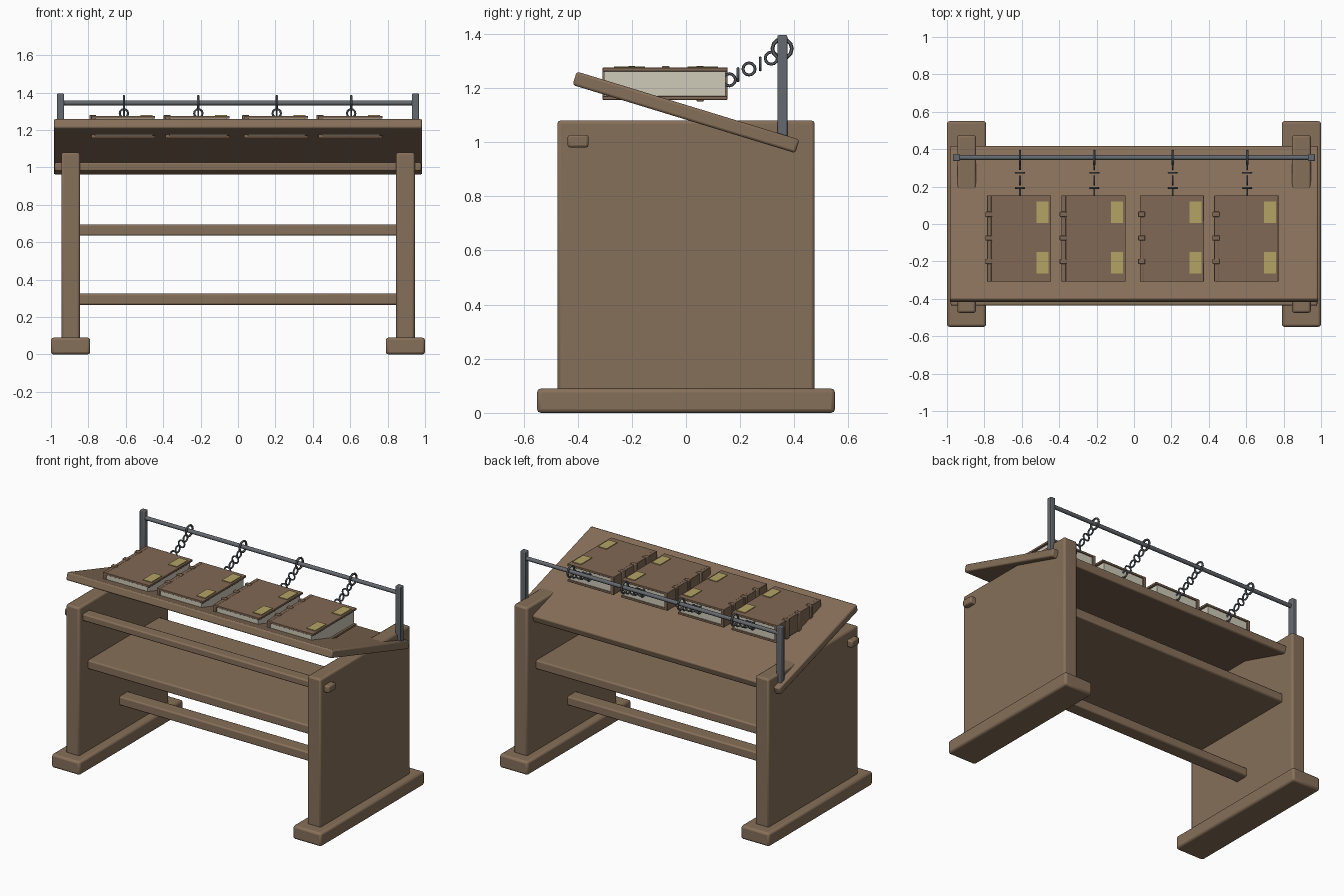
import bpy
from math import radians, pi

if "Cube" in bpy.data.objects:
    bpy.data.objects.remove(bpy.data.objects["Cube"])


def material(name, rgb):
    m = bpy.data.materials.new(name)
    m.diffuse_color = (*rgb, 1)
    m.use_nodes = True
    m.node_tree.nodes["Principled BSDF"].inputs["Base Color"].default_value = m.diffuse_color
    return m


WOOD = material("wood", (0.24, 0.16, 0.10))
LEATHER = material("leather", (0.22, 0.14, 0.09))
PAPER = material("paper", (0.62, 0.59, 0.48))
BRASS = material("brass", (0.46, 0.37, 0.13))
IRON = material("iron", (0.13, 0.14, 0.155))


def finish(ob, name, mat):
    ob.name = name
    ob.data.materials.append(mat)
    return ob


def box(name, x, y, z, mat, bevel=0.0, tilt=0.0):
    """Box from (min, max) ranges, optionally bevelled and tilted about x."""
    bpy.ops.mesh.primitive_cube_add(
        size=1, location=[(a + b) / 2 for a, b in (x, y, z)])
    ob = finish(bpy.context.object, name, mat)
    ob.scale = [b - a for a, b in (x, y, z)]
    bpy.ops.object.transform_apply(location=False, rotation=False, scale=True)
    ob.rotation_euler.x = tilt
    if bevel:
        mod = ob.modifiers.new("soft_edges", 'BEVEL')
        mod.width = bevel
        mod.segments = 2
        bpy.ops.object.shade_smooth_by_angle(angle=radians(35))
    return ob


def ring(name, loc, major, minor, rot):
    bpy.ops.mesh.primitive_torus_add(
        location=loc, rotation=rot, major_radius=major, minor_radius=minor,
        major_segments=12, minor_segments=6)
    return finish(bpy.context.object, name, IRON)


# End supports: feet, side panels and iron posts
for side, s in (("left", -1), ("right", 1)):
    def span(a, b):
        return tuple(sorted((s * a, s * b)))
    box(side + "_foot", span(0.79, 1.0), (-0.55, 0.55), (0, 0.09), WOOD, 0.014)
    box(side + "_panel", span(0.845, 0.945), (-0.475, 0.475), (0.08, 1.08), WOOD, 0.012)
    box(side + "_post", span(0.93, 0.967), (0.337, 0.374), (1.01, 1.395), IRON, 0.005)

# Shelf, stretcher and front rail through the panels
box("shelf", (-0.87, 0.87), (-0.38, 0.38), (0.635, 0.695), WOOD, 0.009)
box("stretcher", (-0.87, 0.87), (-0.047, 0.047), (0.265, 0.325), WOOD, 0.009)
box("front_rail", (-0.98, 0.98), (-0.437, -0.36), (0.98, 1.027), WOOD, 0.009)

# Sloped desk top
box("desk_top", (-0.985, 0.985), (-0.43, 0.43), (1.084, 1.136), WOOD, 0.009,
    tilt=radians(-17))

# Chain rod
bpy.ops.mesh.primitive_cylinder_add(vertices=12, radius=0.013, depth=1.92,
                                    location=(0, 0.355, 1.345),
                                    rotation=(0, pi / 2, 0))
finish(bpy.context.object, "chain_rod", IRON)
bpy.ops.object.shade_smooth_by_angle(angle=radians(35))

# Chain path in (y, z), from the book up to the rod
LINKS = [(0.160, 1.230), (0.192, 1.249), (0.233, 1.270), (0.274, 1.289), (0.315, 1.310)]

# Chained books
for i, c in enumerate((-0.61, -0.212, 0.207, 0.605), 1):
    b = f"book_{i}_"
    y = (-0.308, 0.153)
    box(b + "back_cover", (c - 0.16, c + 0.167), y, (1.156, 1.170), LEATHER, 0.002)
    box(b + "front_cover", (c - 0.16, c + 0.167), y, (1.261, 1.275), LEATHER, 0.002)
    box(b + "spine", (c - 0.176, c - 0.152), y, (1.156, 1.276), LEATHER, 0.003)
    box(b + "pages", (c - 0.155, c + 0.152), (-0.302, 0.146), (1.168, 1.263), PAPER)
    for k, by in enumerate((-0.2, -0.075, 0.052), 1):
        box(f"{b}spine_band_{k}", (c - 0.185, c - 0.148), (by - 0.014, by + 0.014),
            (1.150, 1.281), LEATHER, 0.004)
    for k, py in enumerate((-0.208, 0.062), 1):
        box(f"{b}clasp_{k}", (c + 0.09, c + 0.154), (py - 0.057, py + 0.057),
            (1.272, 1.280), BRASS)
    for k, (ly, lz) in enumerate(LINKS):
        rot = (pi / 2, 0, 0) if k % 2 else (0, pi / 2, 0)
        ring(f"{b}chain_link_{k + 1}", (c, ly, lz), 0.0225, 0.0055, rot)
    ring(b + "rod_ring", (c, 0.355, 1.345), 0.036, 0.007, (0, pi / 2, 0))
